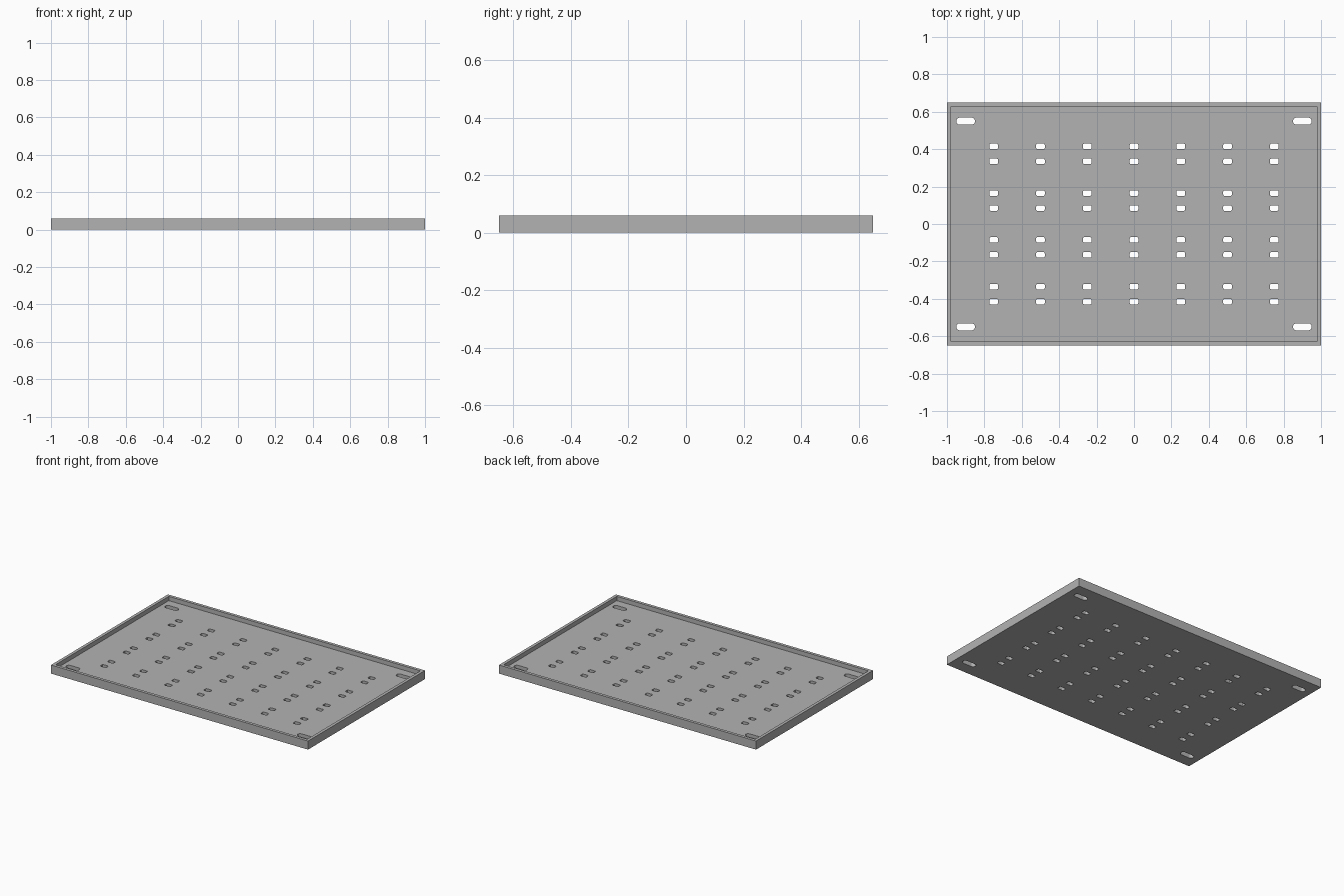
import bpy, bmesh, math
from mathutils import Vector

if "Cube" in bpy.data.objects:
    bpy.data.objects.remove(bpy.data.objects["Cube"], do_unlink=True)

LENGTH, WIDTH, HEIGHT = 2.0, 1.3, 0.06
RIM, FLOOR = 0.03, 0.03

# Plain grey metal
steel = bpy.data.materials.new("grey_metal")
steel.use_nodes = True
grey = (0.45, 0.45, 0.45, 1)
steel.diffuse_color = grey
steel.node_tree.nodes["Principled BSDF"].inputs["Base Color"].default_value = grey


def add_object(name, bm):
    bmesh.ops.recalc_face_normals(bm, faces=bm.faces)
    mesh = bpy.data.meshes.new(name)
    bm.to_mesh(mesh)
    bm.free()
    obj = bpy.data.objects.new(name, mesh)
    bpy.context.collection.objects.link(obj)
    return obj


def add_slot(bm, x, y, length, width, radius, steps=6):
    """Rounded-rectangle prism passing right through the floor."""
    ring = []
    corners = [(1, 1), (-1, 1), (-1, -1), (1, -1)]
    for quarter, (sx, sy) in enumerate(corners):
        cx = x + sx * (length / 2 - radius)
        cy = y + sy * (width / 2 - radius)
        for i in range(steps + 1):
            a = (quarter + i / steps) * math.pi / 2
            ring.append(bm.verts.new((cx + radius * math.cos(a),
                                      cy + radius * math.sin(a), -HEIGHT)))
    face = bm.faces.new(ring)
    top = bmesh.ops.extrude_face_region(bm, geom=[face])["geom"]
    bmesh.ops.translate(bm, vec=Vector((0, 0, 3 * HEIGHT)),
                        verts=[v for v in top if isinstance(v, bmesh.types.BMVert)])


# Shallow tray: box with its top face inset and pushed down
bm = bmesh.new()
bmesh.ops.create_cube(bm, size=1)
bmesh.ops.scale(bm, vec=(LENGTH, WIDTH, HEIGHT), verts=bm.verts)
bmesh.ops.translate(bm, vec=(0, 0, HEIGHT / 2), verts=bm.verts)
top_face = max(bm.faces, key=lambda f: f.calc_center_median().z)
bmesh.ops.inset_region(bm, faces=[top_face], thickness=RIM)
well = bmesh.ops.extrude_face_region(bm, geom=[top_face])["geom"]
bmesh.ops.delete(bm, geom=[top_face], context="FACES_ONLY")
for v in well:
    if isinstance(v, bmesh.types.BMVert):
        v.co.z = FLOOR
tray = add_object("tray", bm)
tray.data.materials.append(steel)

# Slot cutter: corner mounting slots plus a grid of paired small slots
bm = bmesh.new()
for sx in (-1, 1):
    for sy in (-1, 1):
        add_slot(bm, sx * 0.9, sy * 0.55, 0.1, 0.038, 0.0188)
for col in range(-3, 4):
    for row in (-1.5, -0.5, 0.5, 1.5):
        for side in (-1, 1):
            add_slot(bm, col * 0.25, row * 0.25 + side * 0.04, 0.046, 0.03, 0.008, 4)
cutter = add_object("slot_cutter", bm)
cutter.data.materials.append(steel)
cutter.hide_render = True

# Cut the slots and keep the finished mesh
cut = tray.modifiers.new("slots", "BOOLEAN")
cut.operation = "DIFFERENCE"
cut.solver = "EXACT"
cut.object = cutter
bpy.context.view_layer.update()
graph = bpy.context.evaluated_depsgraph_get()
finished = bpy.data.meshes.new_from_object(tray.evaluated_get(graph))
tray.modifiers.clear()
tray.data = finished
bpy.data.objects.remove(cutter, do_unlink=True)
